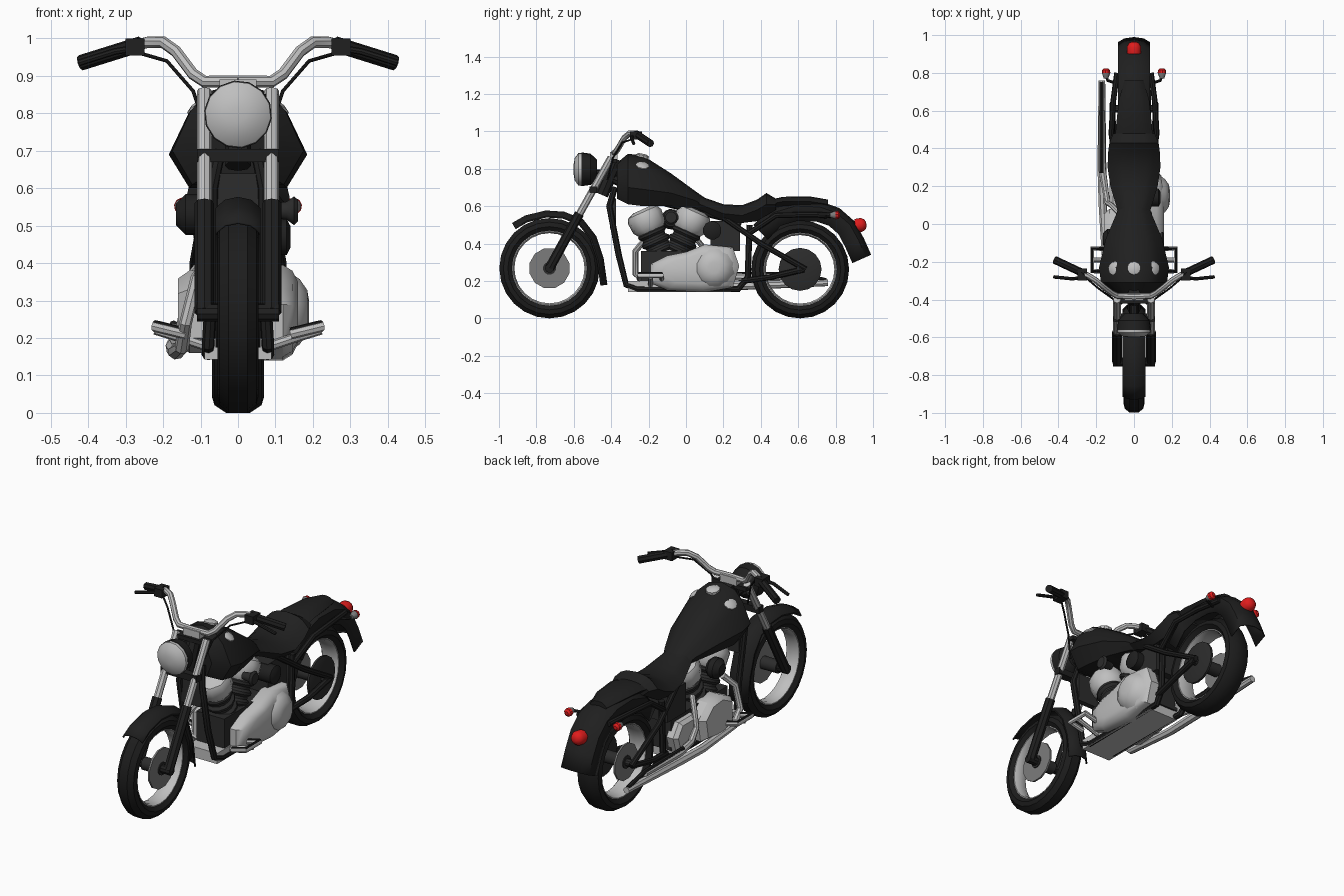
import bpy, bmesh
from math import sin, cos, pi
from mathutils import Vector

if "Cube" in bpy.data.objects:
    bpy.data.objects.remove(bpy.data.objects["Cube"])


def material(name, r, g, b):
    m = bpy.data.materials.new(name)
    m.use_nodes = True
    m.diffuse_color = (r, g, b, 1)
    node = m.node_tree.nodes["Principled BSDF"]
    node.inputs["Base Color"].default_value = (r, g, b, 1)
    node.inputs["Roughness"].default_value = 0.6
    return m


BLACK = material("black paint", .014, .014, .014)
RUBBER = material("tyre rubber", .012, .012, .012)
CHROME = material("bright chrome", .52, .52, .52)
GREY = material("disc grey", .2, .2, .2)
IRON = material("dark iron", .025, .025, .025)
RED = material("red lens", .75, .012, .012)


def smooth(ob, angle=35):
    bpy.ops.object.select_all(action='DESELECT')
    ob.select_set(True)
    bpy.context.view_layer.objects.active = ob
    bpy.ops.object.shade_smooth_by_angle(angle=angle * pi / 180)


def mirrored(ob):
    ob.modifiers.new("Mirror", 'MIRROR')


def skin(name, rings, mat, loop=False, caps=True, ring_closed=True, mirror=False):
    """Join equal rings of points into a surface."""
    bm = bmesh.new()
    vs = [[bm.verts.new(p) for p in r] for r in rings]
    n = len(vs[0])
    for i in range(len(vs) if loop else len(vs) - 1):
        a, b = vs[i], vs[(i + 1) % len(vs)]
        for k in range(n if ring_closed else n - 1):
            j = (k + 1) % n
            bm.faces.new((a[k], a[j], b[j], b[k]))
    if caps and not loop:
        bm.faces.new(vs[0])
        bm.faces.new(vs[-1])
    bmesh.ops.recalc_face_normals(bm, faces=bm.faces)
    me = bpy.data.meshes.new(name)
    bm.to_mesh(me)
    bm.free()
    me.materials.append(mat)
    ob = bpy.data.objects.new(name, me)
    bpy.context.collection.objects.link(ob)
    smooth(ob)
    if mirror:
        mirrored(ob)
    return ob


def tube(name, pts, r, mat, mirror=False, taper=None):
    """Round bar along a path."""
    cu = bpy.data.curves.new(name, 'CURVE')
    cu.dimensions = '3D'
    cu.bevel_depth, cu.bevel_resolution, cu.use_fill_caps = r, 2, True
    sp = cu.splines.new('POLY')
    sp.points.add(len(pts) - 1)
    for i, p in enumerate(pts):
        sp.points[i].co = (*p, 1)
        if taper:
            sp.points[i].radius = taper[i]
    cu.materials.append(mat)
    ob = bpy.data.objects.new(name, cu)
    bpy.context.collection.objects.link(ob)
    bpy.ops.object.select_all(action='DESELECT')
    ob.select_set(True)
    bpy.context.view_layer.objects.active = ob
    bpy.ops.object.convert(target='MESH')
    ob = bpy.context.object
    smooth(ob)
    if mirror:
        mirrored(ob)
    return ob


def lathe(name, center, axis, profile, mat, n=20, loop=False, mirror=False):
    """Turn (distance along axis, radius) pairs about an axis."""
    c, d = Vector(center), Vector(axis).normalized()
    u = d.orthogonal().normalized()
    v = d.cross(u)
    ang = [2 * pi * k / n for k in range(n)]
    rings = [[c + d * t + (u * cos(a) + v * sin(a)) * r for a in ang] for t, r in profile]
    return skin(name, rings, mat, loop=loop, mirror=mirror)


def box(name, lo, hi, mat, mirror=False):
    (a, b, c), (d, e, f) = lo, hi
    rings = [[(a, y, c), (d, y, c), (d, y, f), (a, y, f)] for y in (b, e)]
    return skin(name, rings, mat, mirror=mirror)


def body(name, sections, mat):
    """Rounded shell from (y, half width, bottom, widest height, top)."""
    shape = lambda w, b, m, t: [(0, t), (.45 * w, t - .12 * (t - m)), (.72 * w, m + .6 * (t - m)),
                                (w, m), (.7 * w, b), (0, b)]
    rings = []
    for y, w, b, m, t in sections:
        half = shape(w, b, m, t)
        rings.append([(x, y, z) for x, z in half] + [(-x, y, z) for x, z in half[-2:0:-1]])
    return skin(name, rings, mat)


def slab(name, outline, levels, mat):
    """Side cover: outline in y, z repeated at (x, scale) levels."""
    n = len(outline)
    cy, cz = sum(p[0] for p in outline) / n, sum(p[1] for p in outline) / n
    return skin(name, [[(x, cy + (y - cy) * s, cz + (z - cz) * s) for y, z in outline]
                       for x, s in levels], mat)


def fender(name, path, w, depth):
    """U-shaped guard swept along a y, z path."""
    rings = []
    for i, (y, z) in enumerate(path):
        a, b = path[max(i - 1, 0)], path[min(i + 1, len(path) - 1)]
        t = Vector((b[0] - a[0], b[1] - a[1])).normalized()
        drop = Vector((t.y, -t.x))
        sec = [(-w, depth), (-w, .03), (-.6 * w, .008), (0, 0), (.6 * w, .008), (w, .03), (w, depth)]
        rings.append([(x, y + drop.x * d, z + drop.y * d) for x, d in sec])
    ob = skin(name, rings, BLACK, caps=False, ring_closed=False)
    ob.modifiers.new("Thickness", 'SOLIDIFY').thickness = .006


# Wheels
def wheel(name, y, z, r, w, hub_r, disc_x):
    c, ax = (0, y, z), (1, 0, 0)
    lathe(name + "_tyre", c, ax, [(-.7 * w, .75 * r), (-w, .83 * r), (-.9 * w, .92 * r), (-.45 * w, r),
          (.45 * w, r), (.9 * w, .92 * r), (w, .83 * r), (.7 * w, .75 * r)], RUBBER, 24, True)
    lathe(name + "_rim", c, ax, [(-.7 * w, .77 * r), (-.7 * w, .73 * r), (-.35 * w, .70 * r),
          (.35 * w, .70 * r), (.7 * w, .73 * r), (.7 * w, .77 * r)], CHROME, 24, True)
    lathe(name + "_hub", c, ax, [(-w, .035), (w, .035)], IRON, 12)
    lathe(name + "_disc", c, ax, [(disc_x - .005, hub_r), (disc_x + .005, hub_r)], GREY, 12)


wheel("front_wheel", -.73, .268, .268, .055, .11, .045)
wheel("rear_wheel", .61, .262, .262, .07, .10, -.06)
lathe("rear_sprocket", (.07, .61, .262), (1, 0, 0), [(0, .115), (.012, .115), (.02, .09)], IRON, 16)
lathe("front_axle", (0, -.73, .268), (1, 0, 0), [(-.11, .024), (.11, .024)], BLACK, 10)
lathe("rear_axle", (0, .61, .262), (1, 0, 0), [(-.125, .02), (.125, .02)], IRON, 10)

# Fenders
fender("front_fender", [(-.93, .51), (-.86, .55), (-.75, .577), (-.65, .57), (-.55, .53),
                        (-.48, .44), (-.44, .32), (-.42, .18)], .06, .038)
fender("rear_fender", [(.36, .50), (.45, .59), (.58, .63), (.72, .625), (.82, .59),
                       (.90, .52), (.95, .43), (.99, .34)], .085, .11)

# Tank, seat and caps
body("fuel_tank", [(-.37, .10, .64, .72, .83), (-.31, .175, .61, .70, .88), (-.23, .185, .60, .69, .87),
                   (-.08, .15, .60, .67, .775), (.05, .095, .59, .63, .68), (.10, .07, .57, .6, .645)], BLACK)
body("rider_seat", [(.02, .07, .6, .63, .68), (.10, .095, .57, .6, .645), (.2, .125, .52, .56, .61),
                    (.3, .14, .51, .55, .605), (.38, .137, .52, .58, .635), (.43, .13, .55, .61, .67),
                    (.48, .11, .58, .61, .64)], BLACK)
body("pillion_pad", [(.45, .10, .59, .61, .635), (.52, .095, .6, .625, .65), (.66, .08, .6, .625, .652),
                     (.76, .05, .59, .61, .635)], BLACK)
for nm, x, z in (("left_cap", .1, .812), ("centre_dial", 0, .862), ("right_cap", -.1, .812)):
    lathe(nm, (x, -.235, z), (x * 6, .2, 1), [(-.02, .036), (.01, .036), (.018, .02)], CHROME, 10)

# Fork, headlight and steering
tube("upper_fork", [(.09, -.40, .86), (.09, -.585, .53)], .02, CHROME, True)
tube("lower_fork", [(.09, -.57, .56), (.09, -.73, .268)], .026, BLACK, True)
box("upper_clamp", (-.105, -.42, .83), (.105, -.37, .852), BLACK)
box("lower_clamp", (-.11, -.515, .67), (.11, -.475, .705), BLACK)
tube("steering_neck", [(0, -.37, .85), (0, -.45, .66)], .035, BLACK)
lathe("headlight_shell", (0, -.56, .797), (0, 1, 0), [(0, .091), (.05, .084), (.085, .05)], BLACK, 14)
lathe("headlight_lens", (0, -.56, .797), (0, -1, 0), [(-.004, .089), (.015, .088), (.035, .06), (.042, .02)], CHROME, 14)
tube("headlight_bracket", [(0, -.50, .78), (0, -.43, .77)], .02, BLACK)

# Handlebar, grips, levers and cables
tube("handlebar", [(0, -.385, .885), (.09, -.38, .885), (.12, -.365, .905), (.165, -.33, .965),
                   (.20, -.30, .99), (.24, -.275, .99), (.30, -.245, .975)], .016, CHROME, True)
box("bar_riser", (-.05, -.405, .85), (.05, -.365, .89), CHROME)
tube("grip", [(.26, -.265, .985), (.42, -.19, .935)], .021, RUBBER, True)
box("switch_housing", (.25, -.30, .955), (.30, -.235, 1.0), BLACK, True)
tube("hand_lever", [(.27, -.285, .975), (.33, -.29, .965), (.425, -.28, .935)], .009, BLACK, True)
tube("control_cable", [(.26, -.28, .96), (.19, -.34, .94), (.12, -.39, .86), (.08, -.42, .74)], .005, BLACK, True)

# Frame
tube("cradle_tube", [(.05, -.38, .7), (.07, -.41, .6), (.07, -.36, .34), (.08, -.32, .18), (.08, -.26, .157),
                     (.08, .28, .157), (.09, .33, .22), (.09, .34, .5)], .017, BLACK, True)
box("front_regulator", (-.06, -.405, .48), (.06, -.375, .64), IRON)
tube("backbone", [(0, -.40, .75), (0, -.1, .62), (0, .3, .52)], .025, BLACK)
tube("seat_stay", [(.09, .2, .54), (.115, .4, .40), (.115, .64, .262)], .015, BLACK, True)
tube("swing_arm", [(.09, .3, .2), (.11, .45, .22), (.115, .63, .262)], .016, BLACK, True)
tube("fender_strut", [(.1, .33, .45), (.12, .48, .55), (.11, .65, .555), (.09, .8, .55)], .015, BLACK, True)
box("oil_tank", (-.09, .13, .36), (.09, .29, .52), IRON)

# Engine
box("crankcase", (-.085, -.24, .19), (.085, .25, .36), IRON)
box("sump", (-.09, -.31, .142), (.09, .24, .20), CHROME)
for nm, lean in (("front", -1), ("rear", 1)):
    low = Vector((0, -.09 + lean * .035, .33))
    d = Vector((0, lean * .45, 1)).normalized()
    fins = [(.02 + i * .0125, .08 if i % 4 in (1, 2) else .066) for i in range(14)]
    lathe(nm + "_barrel", low, d, fins, IRON, 14)
    lathe(nm + "_head", low, d, [(.15, .075), (.175, .093), (.235, .098), (.26, .085), (.275, .05)], CHROME, 10)
lathe("air_cleaner", (-.09, -.08, .53), (-1, 0, 0), [(0, .04), (.02, .055), (.05, .055), (.075, .03)], BLACK, 14)
lathe("horn", (.09, -.08, .54), (1, 0, 0), [(0, .02), (.04, .025), (.06, .04), (.07, .03)], IRON, 12)
lathe("starter_motor", (.0, .14, .47), (1, 0, 0), [(0, .05), (.13, .05), (.14, .03)], BLACK, 12)
slab("primary_cover", [(-.19, .19), (-.19, .29), (-.1, .335), (0, .355), (.1, .395), (.25, .38),
                       (.285, .28), (.25, .165), (.1, .14), (-.1, .15)],
     [(.07, 1), (.12, 1), (.145, .88), (.16, .65)], CHROME)
lathe("clutch_cover", (.13, .15, .27), (1, 0, 0), [(0, .115), (.035, .09), (.055, .06), (.06, .03)], CHROME, 12)
slab("gear_cover", [(-.2, .2), (-.2, .33), (-.1, .38), (.0, .37), (.08, .3), (.06, .18), (-.1, .16)],
     [(-.07, 1), (-.13, 1), (-.16, .8)], CHROME)
slab("gearbox_cover", [(.08, .18), (.09, .34), (.22, .34), (.27, .27), (.24, .18)],
     [(-.07, 1), (-.11, 1), (-.13, .8)], CHROME)

# Exhaust on the right
tube("front_exhaust", [(-.07, -.22, .42), (-.11, -.27, .36), (-.14, -.27, .24), (-.15, -.2, .175),
                       (-.165, .1, .165), (-.17, .3, .175), (-.17, .76, .19)], .024, CHROME,
     taper=[.7, .7, .7, .8, .95, 1, .75])
tube("rear_exhaust", [(-.08, .06, .42), (-.12, .1, .37), (-.14, .11, .28), (-.15, .17, .225),
                      (-.17, .3, .22), (-.17, .6, .222)], .021, CHROME, taper=[.7, .7, .7, .8, 1, .8])
tube("exhaust_heat_strip", [(-.172, .27, .236), (-.172, .6, .236), (-.172, .75, .204)], .011, BLACK)

# Foot rests
for part, z, r, mat in (("loop", .23, .014, CHROME), ("rubber", .239, .009, RUBBER)):
    tube("foot_rest_" + part, [(.14, -.25, z - .02), (.222, -.25, z), (.222, -.13, z), (.14, -.13, z - .02)],
         r, mat, True)
tube("foot_rest_bar", [(.06, -.19, .17), (.15, -.19, .2), (.222, -.19, .222)], .013, CHROME, True)

# Rear lights
lathe("tail_light", (0, .905, .495), (0, 1, .15), [(0, .038), (.035, .038), (.052, .028), (.06, .012)], RED, 12)
tube("signal_stalk", [(.08, .74, .54), (.14, .76, .545), (.148, .79, .552)], .008, BLACK, True)
lathe("signal_shell", (.148, .77, .552), (0, 1, 0), [(0, .012), (.025, .021), (.032, .021)], GREY, 10, mirror=True)
lathe("signal_lens", (.148, .80, .552), (0, 1, 0), [(0, .023), (.015, .021), (.024, .01)], RED, 10, mirror=True)
